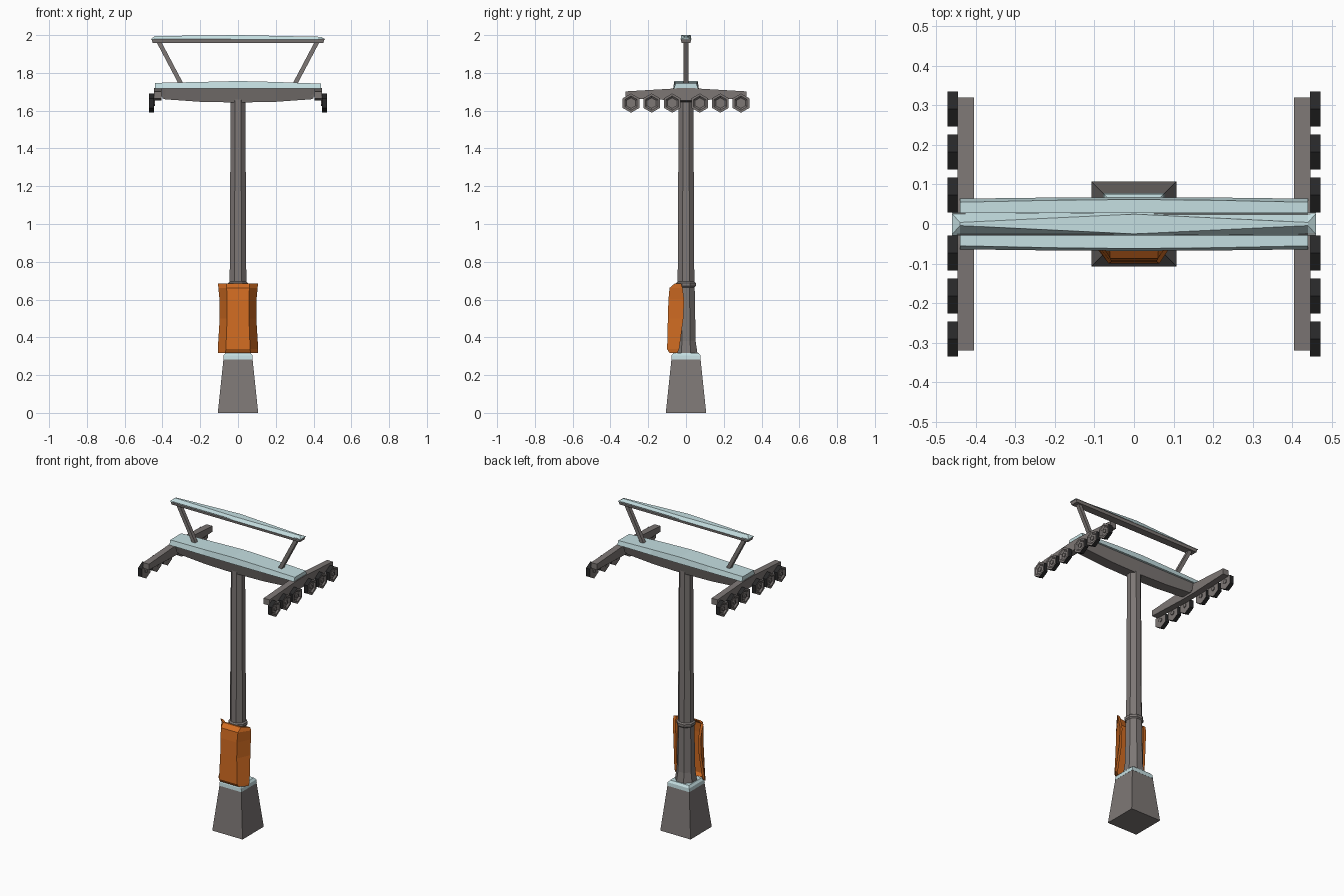
import bpy, bmesh, math
from mathutils import Vector

if "Cube" in bpy.data.objects:
    bpy.data.objects.remove(bpy.data.objects["Cube"])


def material(name, color):
    m = bpy.data.materials.new(name)
    m.diffuse_color = (*color, 1)
    m.use_nodes = True
    m.node_tree.nodes["Principled BSDF"].inputs["Base Color"].default_value = m.diffuse_color
    return m


GREY = material("warm grey metal", (0.205, 0.185, 0.178))
SNOW = material("pale snow", (0.56, 0.74, 0.76))
ORANGE = material("orange padding", (0.64, 0.15, 0.016))
RUBBER = material("black rubber", (0.02, 0.02, 0.021))


def finish(name, bm, *mats):
    bmesh.ops.recalc_face_normals(bm, faces=bm.faces)
    me = bpy.data.meshes.new(name)
    bm.to_mesh(me)
    bm.free()
    for m in mats:
        me.materials.append(m)
    ob = bpy.data.objects.new(name, me)
    bpy.context.collection.objects.link(ob)
    return ob


def loft(name, rings, *mats):
    """Skin a list of equal-length point rings and cap both ends."""
    bm = bmesh.new()
    vs = [[bm.verts.new(p) for p in r] for r in rings]
    n = len(rings[0])
    for a, b in zip(vs, vs[1:]):
        for i in range(n):
            j = (i + 1) % n
            bm.faces.new((a[i], a[j], b[j], b[i]))
    bm.faces.new(vs[0])
    bm.faces.new(vs[-1])
    return finish(name, bm, *mats)


def rect(hx, hy, z):
    return [(-hx, -hy, z), (hx, -hy, z), (hx, hy, z), (-hx, hy, z)]


def section(x, y_low, z_low, y_top, z_top):
    return [(x, -y_low, z_low), (x, y_low, z_low), (x, y_top, z_top), (x, -y_top, z_top)]


def octagon(apothem, z):
    r = apothem / math.cos(math.pi / 8)
    return [(r * math.cos((i + .5) * math.pi / 4), r * math.sin((i + .5) * math.pi / 4), z)
            for i in range(8)]


# Foundation block and the snow lying on it
loft("foundation", [rect(.107, .107, 0), rect(.077, .077, .285)], GREY)
loft("foundation_snow", [rect(.078, .078, .283), rect(.076, .076, .305), rect(.066, .066, .318)], SNOW)

# Octagonal mast with flared foot and collar
loft("mast", [octagon(a, z) for a, z in (
    (.062, .305), (.051, .38), (.046, .665), (.052, .672), (.052, .688),
    (.044, .695), (.039, 1.67))], GREY)

# Protective pad: a folded shell around the front of the mast
pad_rows = [  # z, outer half width, back y, front half width, front y
    (.318, .107, -.045, .066, -.088),
    (.338, .107, -.036, .064, -.100),
    (.50, .097, -.014, .058, -.096),
    (.60, .098, -.010, .058, -.093),
    (.662, .104, -.018, .060, -.087),
    (.685, .106, -.026, .062, -.060)]
pad_rings = []
for z, w, yb, f, yf in pad_rows:
    t = .018
    pad_rings.append([(-w, yb, z), (-f, yf, z), (f, yf, z), (w, yb, z),
                      (w - t, yb, z), (f - .006, min(yf + t, -.048), z),
                      (-f + .006, min(yf + t, -.048), z), (-w + t, yb, z)])
loft("mast_pad", pad_rings, ORANGE)

# Cross beam with its snow cover
loft("cross_beam", [section(x, .035, zl, .055, 1.722) for x, zl in (
    (-.40, 1.665), (-.385, 1.66), (-.2, 1.647), (0, 1.643), (.2, 1.647), (.385, 1.66), (.40, 1.665))], GREY)
loft("cross_beam_snow", [section(x, yl, 1.718, yt, zt) for x, yl, yt, zt in (
    (-.44, .064, .055, 1.747), (-.2, .067, .060, 1.752), (0, .068, .062, 1.757),
    (.2, .067, .060, 1.752), (.44, .064, .055, 1.743))], SNOW)


def wheel(name, x0, x1, y, z):
    """Hexagonal wheel: rubber tread, grey faces with a recessed hub."""
    side = 1 if x1 > x0 else -1
    rings = []
    for x, r in ((x0, .034), (x0, .051), (x1, .051), (x1, .038), (x1 - side * .008, .028)):
        rings.append([(x, y + r * math.sin(i * math.pi / 3), z + r * math.cos(i * math.pi / 3))
                      for i in range(6)])
    ob = loft(name, rings, GREY, RUBBER)
    for p in ob.data.polygons:
        if abs(p.normal.x) < .3:
            p.material_index = 1
    # Axle boss in the recess
    loft(name + "_boss", [[(x, y + .014 * math.sin(i * math.pi / 3), z + .014 * math.cos(i * math.pi / 3))
                           for i in range(6)] for x in (x0 - side * .005, x1 - side * .002)], GREY)


# Wheel assemblies, struts on both sides
for s, label in ((-1, "left"), (1, "right")):
    # Long carrier bar, deeper towards the middle
    loft(label + "_wheel_carrier", [
        [(s * .405, y, zb), (s * .446, y, zb), (s * .446, y, zt), (s * .405, y, zt)]
        for y, zb, zt in ((-.32, 1.665, 1.702), (-.05, 1.655, 1.718), (.05, 1.655, 1.718), (.32, 1.665, 1.702))],
        GREY)
    # Bracket joining beam and carrier
    loft(label + "_bracket", [section(s * x, .04, 1.675, .05, 1.72) for x in (.38, .445)], GREY)
    for i, y in enumerate((-.291, -.182, -.073, .073, .182, .291)):
        wheel(f"{label}_wheel_{i + 1}", s * .445, s * .472, y, 1.64)
    # Slanted strut carrying the top rail
    loft(label + "_strut", [
        [(s * (x - .013), -.012, z), (s * (x + .013), -.012, z),
         (s * (x + .013), .012, z), (s * (x - .013), .012, z)]
        for x, z in ((.298, 1.735), (.422, 1.97))], GREY)

# Top rail with a faceted snow cap
loft("top_rail", [rect(.452, .024, 1.958), rect(.458, .027, 1.979)], GREY)
loft("top_rail_snow", [section(x, .029, 1.976, yt, zt) for x, yt, zt in (
    (-.46, .026, 1.980), (-.44, .004, 1.995), (0, .025, 2.0), (.44, .004, 1.991), (.46, .026, 1.979))], SNOW)
